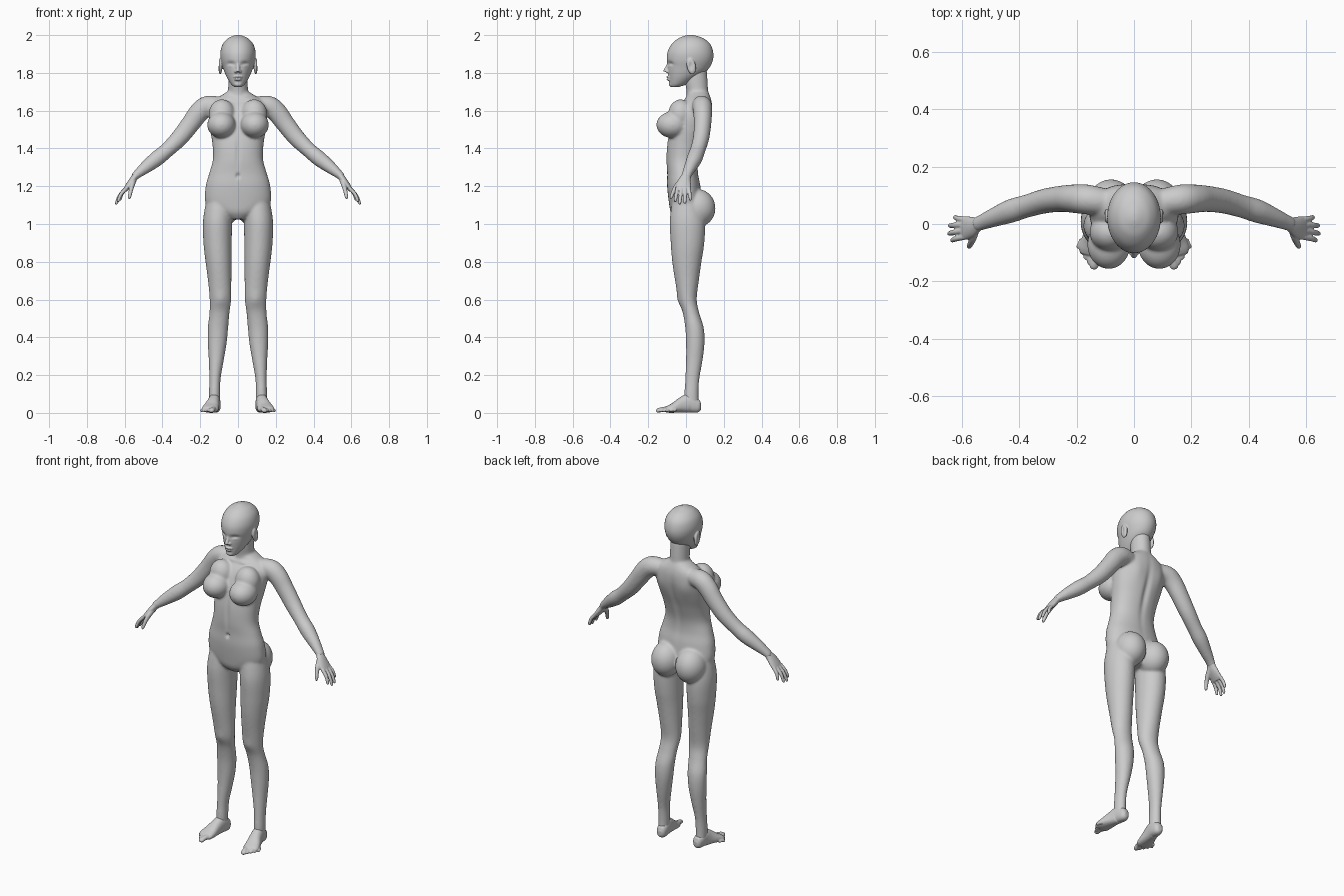
import bpy, bmesh, math
from mathutils import Vector, Matrix

X, Y, Z = Vector((1, 0, 0)), Vector((0, 1, 0)), Vector((0, 0, 1))


def spline(keys, steps=5):
    """Catmull-Rom through tuples of numbers."""
    out = []
    for i in range(len(keys) - 1):
        p = [keys[max(0, min(len(keys) - 1, i + k))] for k in (-1, 0, 1, 2)]
        for s in range(steps):
            t = s / steps
            out.append([0.5 * (2 * b + (c - a) * t + (2 * a - 5 * b + 4 * c - d) * t * t
                               + (3 * b - a - 3 * c + d) * t ** 3) for a, b, c, d in zip(*p)])
    return out + [list(keys[-1])]


def loft(bm, keys, hint=Y, axis=None, both=False, power=2.0, n=32):
    """Skin elliptical rings (x, y, z, radius along hint, radius across)."""
    rows = spline(keys)
    for sx in ((1, -1) if both else (1,)):
        rings = []
        for i, (x, y, z, ru, rv) in enumerate(rows):
            a, b = rows[max(i - 1, 0)], rows[min(i + 1, len(rows) - 1)]
            t = axis or (Vector(b[:3]) - Vector(a[:3])).normalized()
            u = (hint - t * hint.dot(t)).normalized()
            v = t.cross(u)
            ring = []
            for k in range(n):
                c, s = math.cos(k * math.tau / n), math.sin(k * math.tau / n)
                c = math.copysign(abs(c) ** (2 / power), c)
                s = math.copysign(abs(s) ** (2 / power), s)
                p = Vector((x, y, z)) + u * c * max(ru, .001) + v * s * max(rv, .001)
                ring.append(bm.verts.new((p.x * sx, p.y, p.z)))
            rings.append(ring)
        for r, q in zip(rings, rings[1:]):
            for k in range(n):
                bm.faces.new((r[k], r[(k + 1) % n], q[(k + 1) % n], q[k]))
        bm.faces.new(rings[0][::-1])
        bm.faces.new(rings[-1])


def ball(bm, c, r, both=True, tilt=0):
    for sx in ((1, -1) if both else (1,)):
        m = (Matrix.Translation((c[0] * sx, c[1], c[2])) @ Matrix.Rotation(tilt, 4, 'X')
             @ Matrix.Diagonal((*r, 1)))
        bmesh.ops.create_uvsphere(bm, u_segments=32, v_segments=20, radius=1, matrix=m)


def slices(rows, cx=None):
    """(z, half width, front y, back y[, centre x]) to loft keys."""
    return [(r[4] if len(r) > 4 else 0, (r[2] + r[3]) / 2, r[0], (r[3] - r[2]) / 2, r[1]) for r in rows]


def finish(bm, name, voxel, smooth, dents=()):
    """Fuse the parts into one skin, relax it, then press in the details."""
    bmesh.ops.recalc_face_normals(bm, faces=bm.faces[:])
    me = bpy.data.meshes.new(name)
    bm.to_mesh(me)
    bm.free()
    ob = bpy.data.objects.new(name, me)
    bpy.context.collection.objects.link(ob)
    rm = ob.modifiers.new("fuse", 'REMESH')
    rm.mode, rm.voxel_size = 'VOXEL', voxel
    sm = ob.modifiers.new("relax", 'SMOOTH')
    sm.factor, sm.iterations = 0.5, smooth
    ev = ob.evaluated_get(bpy.context.evaluated_depsgraph_get())
    new = bpy.data.meshes.new_from_object(ev)
    ob.modifiers.clear()
    ob.data = new
    for c, r, off in dents:
        for sx in ((1, -1) if c[0] else (1,)):
            for v in new.vertices:
                d = sum(((p - q) / s) ** 2 for p, q, s in zip(v.co, (c[0] * sx, c[1], c[2]), r))
                if d < 6:
                    v.co += Vector((off[0] * sx, off[1], off[2])) * math.exp(-d)
    new.polygons.foreach_set("use_smooth", [True] * len(new.polygons))
    return ob


# body: torso, neck, arms and legs
bm = bmesh.new()
loft(bm, slices([(1.025, .05, -.055, .06), (1.06, .12, -.08, .08), (1.11, .172, -.09, .085),
                 (1.2, .171, -.10, .077), (1.27, .152, -.10, .064), (1.34, .133, -.104, .067),
                 (1.42, .135, -.10, .09), (1.5, .147, -.085, .118), (1.57, .156, -.062, .135),
                 (1.62, .152, -.036, .139), (1.655, .13, -.008, .135), (1.68, .09, .005, .127),
                 (1.70, .058, .01, .118)]), axis=Z, power=2.2, n=48)
loft(bm, slices([(1.6, .07, -.01, .12), (1.66, .06, .0, .122), (1.70, .053, .003, .118),
                 (1.75, .052, -.005, .115), (1.82, .052, -.01, .11)]), axis=Z)
loft(bm, slices([(1.14, .07, -.07, .07, .095), (1.02, .077, -.086, .1, .108), (.9, .075, -.081, .097, .108),
                 (.8, .069, -.073, .082, .103), (.7, .062, -.058, .068, .097), (.6, .057, -.04, .057, .093),
                 (.53, .053, -.017, .07, .098), (.45, .054, -.004, .094, .106), (.37, .05, 0, .098, .110),
                 (.28, .04, 0, .088, .115), (.18, .030, -.004, .071, .122), (.1, .030, -.009, .066, .124),
                 (.045, .029, -.01, .068, .124)]), axis=Z, both=True)
loft(bm, [(.09, .075, 1.628, .045, .045), (.16, .085, 1.625, .052, .054), (.205, .088, 1.592, .05, .054),
          (.25, .088, 1.532, .046, .05), (.31, .08, 1.456, .043, .046), (.375, .062, 1.392, .04, .04),
          (.43, .045, 1.346, .041, .041), (.49, .022, 1.299, .033, .033), (.535, .004, 1.262, .027, .023),
          (.55, -.002, 1.245, .027, .02)], both=True)
ball(bm, (.088, -.072, 1.525), (.075, .085, .07))
ball(bm, (.085, -.028, 1.58), (.07, .066, .08))
ball(bm, (.08, .062, 1.085), (.085, .094, .10), tilt=.15)
finish(bm, "body", .0065, 10, [
    ((0, .12, 1.42), (.018, .06, .16), (0, -.012, 0)),       # spine furrow
    ((0, -.10, 1.255), (.009, .03, .012), (0, .013, 0)),     # navel
    ((0, -.10, 1.38), (.012, .04, .08), (0, .006, 0)),       # midline
    ((.08, .13, 1.55), (.04, .04, .06), (0, .006, 0)),       # shoulder blade
    ((.05, -.01, 1.665), (.04, .03, .01), (0, -.007, 0)),    # collar bone
    ((.093, -.04, .60), (.028, .03, .035), (0, -.005, 0)),   # kneecap
])

# head with nose, lips, eyelids and ears
bm = bmesh.new()
loft(bm, slices([(1.724, .018, -.078, -.045), (1.738, .035, -.087, .0), (1.77, .056, -.091, .055),
                 (1.80, .070, -.095, .098), (1.83, .080, -.098, .126), (1.87, .091, -.102, .143),
                 (1.91, .093, -.098, .144), (1.95, .082, -.078, .13), (1.98, .057, -.045, .098),
                 (1.995, .028, -.01, .06), (2.001, .008, .012, .036)]), axis=Z, n=48)
loft(bm, [(0, -.09, 1.86, .008, .009), (0, -.099, 1.835, .009, .009), (0, -.108, 1.815, .011, .011),
          (0, -.111, 1.806, .008, .009)], axis=-Z)
ball(bm, (.011, -.098, 1.807), (.009, .011, .008))
ball(bm, (0, -.090, 1.777), (.025, .014, .007), False)
ball(bm, (0, -.089, 1.765), (.021, .014, .007), False)
ball(bm, (0, -.076, 1.74), (.022, .015, .014), False)
ball(bm, (.094, .028, 1.835), (.011, .024, .043), tilt=.2)
finish(bm, "head", .0038, 4, [
    ((.037, -.085, 1.846), (.022, .04, .014), (0, .012, 0)),   # eye sockets
    ((.038, -.08, 1.838), (.014, .03, .008), (0, -.006, 0)),   # closed lids
    ((.11, .026, 1.838), (.012, .011, .022), (-.009, 0, 0)),   # ear hollow
    ((0, -.10, 1.771), (.022, .02, .0035), (0, .004, 0)),      # mouth line
])

# hands: palm, four fingers and thumb
bm = bmesh.new()
loft(bm, [(.525, .008, 1.272, .023, .020), (.545, -.001, 1.25, .026, .018), (.565, -.01, 1.222, .036, .018),
          (.588, -.014, 1.192, .041, .014), (.60, -.014, 1.176, .037, .010)], both=True)
for base, tip in (((.592, -.045, 1.188), (.638, -.058, 1.118)), ((.598, -.024, 1.184), (.648, -.034, 1.104)),
                  ((.598, -.003, 1.184), (.646, -.006, 1.108)), ((.590, .015, 1.190), (.627, .024, 1.126))):
    a, b = Vector(base), Vector(tip)
    m = a.lerp(b, .5) + Vector((.005, 0, .004))
    loft(bm, [(*a, .0105, .0105), (*m, .0095, .0095), (*a.lerp(b, .9), .008, .008),
              (*b, .004, .004)], both=True, n=16)
loft(bm, [(.55, -.012, 1.235, .014, .016), (.56, -.045, 1.205, .013, .015), (.568, -.065, 1.175, .011, .011),
          (.574, -.077, 1.145, .009, .009), (.577, -.08, 1.132, .004, .004)], both=True, hint=X, n=16)
finish(bm, "hands", .0034, 3)

# feet: heel to ball, then five toes
bm = bmesh.new()
loft(bm, [(.118, .08, .033, .012, .015), (.119, .068, .034, .025, .032), (.121, .045, .04, .03, .040),
          (.125, .015, .05, .032, .050), (.132, -.02, .042, .035, .042), (.142, -.06, .028, .042, .028),
          (.149, -.09, .02, .044, .020), (.153, -.108, .016, .036, .013)], both=True, hint=X, power=2.3)
for i in range(5):
    f = i / 4
    a = Vector((.124 + .057 * f, -.088 + .035 * f, .02 - .006 * f))
    b = Vector((.143 + .052 * f, -.158 + .06 * f + .012 * f * f, .011))
    r = .0155 if i == 0 else .0115 - .002 * f
    loft(bm, [(*a, r, r), (*(a.lerp(b, .5) + Z * .003), r * .9, r * .85), (*a.lerp(b, .85), r, r * .75),
              (*b, r * .45, r * .4)], both=True, hint=X, n=16)
finish(bm, "feet", .0038, 3)
